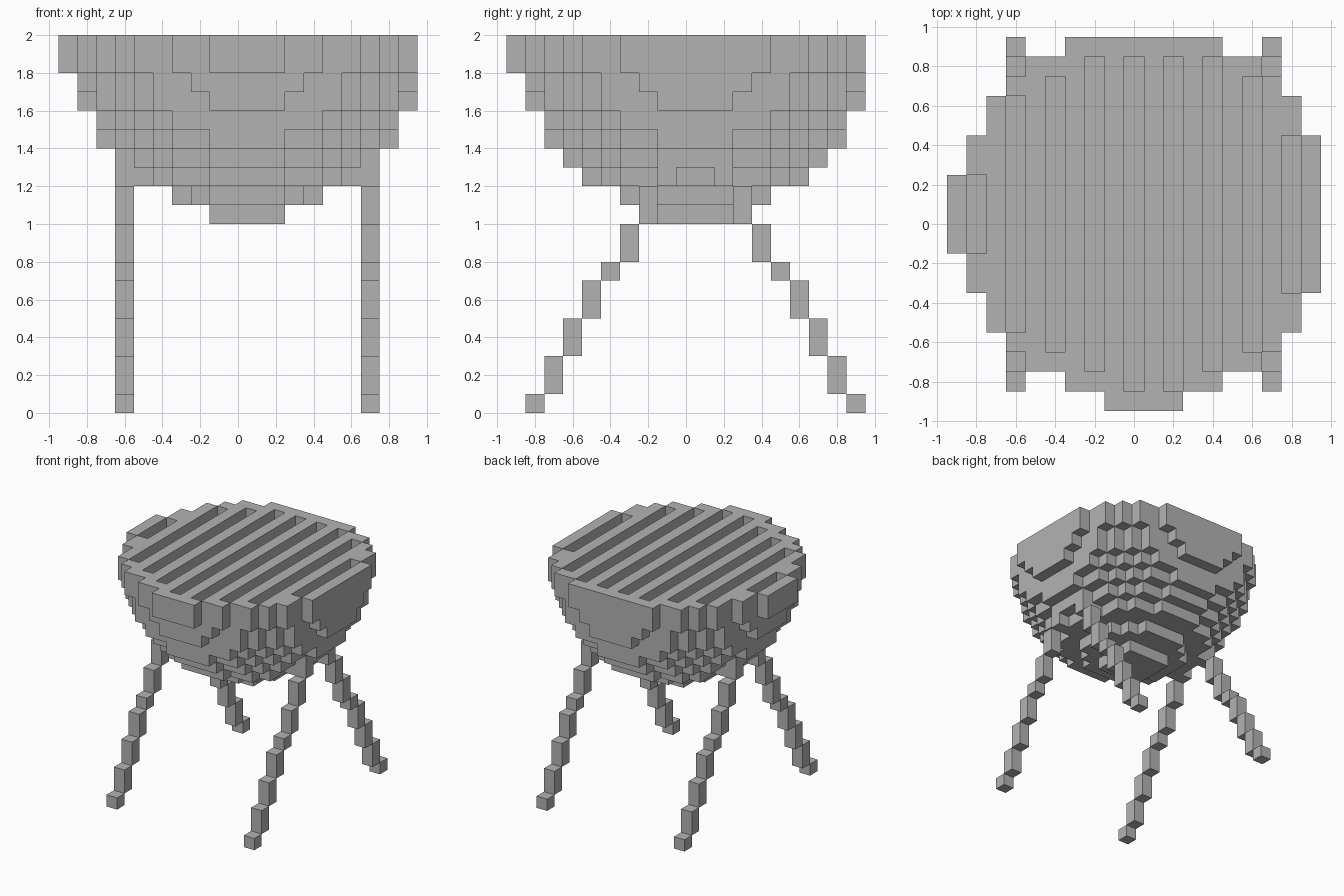
import bpy
import bmesh
import math
from mathutils import Vector
from itertools import product

if "Cube" in bpy.data.objects:
    bpy.data.objects.remove(bpy.data.objects["Cube"], do_unlink=True)

CELL = 0.1
MIDDLE = 0.05      # the round bowl sits half a cell off the origin
TOP = 20           # number of layers in the whole model
DIRECTIONS = [(1, 0, 0), (-1, 0, 0), (0, 1, 0), (0, -1, 0), (0, 0, 1), (0, 0, -1)]

grey = bpy.data.materials.new("plain grey")
grey.use_nodes = True
grey.diffuse_color = (0.45, 0.45, 0.45, 1)
grey.node_tree.nodes["Principled BSDF"].inputs["Base Color"].default_value = (0.45, 0.45, 0.45, 1)


def step(cell, direction):
    return tuple(c + d for c, d in zip(cell, direction))


def in_ball(cell):
    """Stepped half ball: a round body plus a small square cap on each pole."""
    i, j, k = cell
    if max(i, j) > 8 or k >= TOP:
        return False
    a = sorted(abs(v + 0.5) for v in (i, j, k - TOP))
    body = sum(v * v for v in a) < 90
    cap = a[2] == 9.5 and a[1] <= 1.5
    return body or cap


def build(name, cells, solid):
    """Mesh the outer faces of a group of cells and merge flat areas."""
    bm = bmesh.new()
    for cell in sorted(cells):
        centre = Vector([c + 0.5 for c in cell]) * CELL + Vector((MIDDLE, MIDDLE, 0))
        for d in DIRECTIONS:
            if step(cell, d) in solid:
                continue
            n = Vector(d)
            u = Vector((d[2], d[0], d[1]))
            v = n.cross(u)
            corners = [(1, 1), (-1, 1), (-1, -1), (1, -1)]
            bm.faces.new([bm.verts.new(centre + (n + u * p + v * q) * CELL / 2)
                          for p, q in corners])
    bmesh.ops.remove_doubles(bm, verts=bm.verts, dist=0.001)
    bmesh.ops.dissolve_limit(bm, angle_limit=math.radians(1),
                             verts=bm.verts, edges=bm.edges)
    bmesh.ops.triangulate(bm, faces=[f for f in bm.faces if len(f.verts) > 4])
    mesh = bpy.data.meshes.new(name)
    bm.to_mesh(mesh)
    bm.free()
    mesh.materials.append(grey)
    bpy.context.collection.objects.link(bpy.data.objects.new(name, mesh))


# Bowl and the area inside its rim
ball = {c for c in product(range(-10, 9), range(-10, 9), range(10, TOP)) if in_ball(c)}
inside_rim = {c for c in ball if c[2] == TOP - 1
              and all(step(c, d) in ball for d in DIRECTIONS[:4])}

# Grate: every second row is an open slot
slots = {c for c in inside_rim if c[0] % 2 == 1}
grate = inside_rim - slots
bowl = ball - inside_rim

# Stepped legs: height of each step, from the foot inwards
LEG_STEPS = (1, 2, 2, 2, 1, 2, 2, 1)


def leg_cells(x, side):
    cells, z = set(), 0
    for n, height in enumerate(LEG_STEPS):
        out = 8 - n
        y = out if side > 0 else -1 - out
        cells |= {(x, y, z + h) for h in range(height)}
        z += height
    return cells - ball


legs = {f"{end}_{hand}_leg": leg_cells(x, side)
        for end, side in (("front", -1), ("back", 1))
        for hand, x in (("right", -7), ("left", 6))}

solid = bowl | grate
for cells in legs.values():
    solid |= cells

build("bowl", bowl, solid)
build("grate", grate, solid)
for name, cells in legs.items():
    build(name, cells, solid)
